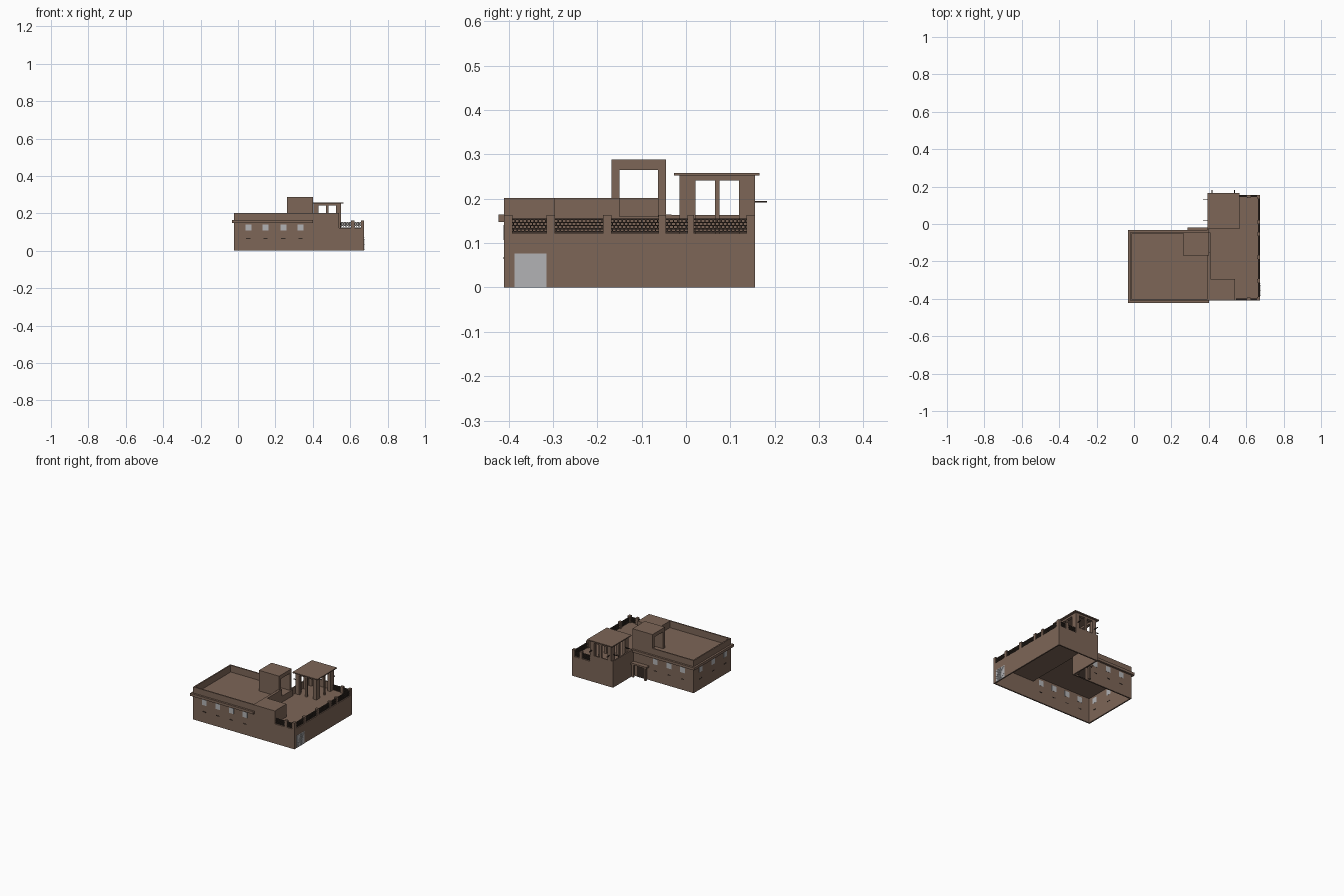
import bpy, bmesh
from mathutils import Matrix, Vector

old = bpy.data.objects.get("Cube")
if old:
    bpy.data.objects.remove(old)


def material(name, rgb):
    m = bpy.data.materials.new(name)
    m.use_nodes = True
    m.diffuse_color = (*rgb, 1)
    m.node_tree.nodes["Principled BSDF"].inputs["Base Color"].default_value = (*rgb, 1)
    return m


ADOBE = material("adobe brown", (0.205, 0.132, 0.096))
DARK = material("dark wood", (0.035, 0.024, 0.018))
GREY = material("light grey", (0.45, 0.45, 0.46))


def boxes(name, mat, items):
    """One object from boxes given as (x0, x1, y0, y1, z0, z1)."""
    bm = bmesh.new()
    for b in items:
        lo, hi = Vector(b[0::2]), Vector(b[1::2])
        bmesh.ops.create_cube(bm, size=1, matrix=Matrix.Translation((lo + hi) / 2)
                              @ Matrix.Diagonal((*(hi - lo), 1)))
    me = bpy.data.meshes.new(name)
    bm.to_mesh(me)
    bm.free()
    me.materials.append(mat)
    ob = bpy.data.objects.new(name, me)
    bpy.context.collection.objects.link(ob)
    return ob


# Main levels and plan lines
W, M, E = -0.021, 0.4, 0.674       # west wall, wing line, east wall
S, B, N = -0.41, -0.045, 0.156     # south wall, main back wall, wing back wall
T = 0.008                          # wall thickness
FLOOR, ROOF, LOW, TOP = 0.122, 0.16, 0.163, 0.202

# Outer walls, open underneath
boxes("main_walls", ADOBE, [
    (W, M, S, S + T, 0, TOP), (W, W + T, S, B, 0, TOP), (W, M, B - T, B, 0, TOP)])
boxes("wing_walls", ADOBE, [
    (M, E, S, S + T, 0, FLOOR), (E - T, E, S, N, 0, FLOOR),
    (M, E, N - T, N, 0, FLOOR), (M - T, M, B, N, 0, LOW)])
boxes("main_roof", ADOBE, [(W, M, S, B, ROOF - 0.006, ROOF)])
boxes("terrace_floor", ADOBE, [(M - T, E, S, N, FLOOR - 0.006, FLOOR)])
# Wall between roof and terrace, with a gap at the doorway
boxes("roof_terrace_wall", ADOBE, [
    (M - T, M + T, S, -0.15, FLOOR, TOP), (M - T, M + T, -0.15, B, FLOOR, ROOF)])
boxes("terrace_back_parapet", ADOBE, [(M - T, 0.55, N - T, N, FLOOR, LOW)])
boxes("stair_cover", ADOBE, [(M, 0.54, S, -0.295, FLOOR, TOP)])

# Projecting band around the main block
D = 0.012
boxes("cornice_band", ADOBE, [
    (W - D, M, S - D, S, 0.148, 0.164), (W - D, M, B, B + D, 0.148, 0.164),
    (W - D, W, S - D, B + D, 0.148, 0.164)])

# Roof tower, open through its east and west sides
boxes("roof_tower", ADOBE, [
    (0.262, M, -0.168, -0.15, ROOF, 0.288), (0.262, M, -0.063, B, ROOF, 0.288),
    (0.262, M, -0.168, B, 0.265, 0.288)])

# Terrace posts and lattice screens
east_screens = [(-0.391, -0.314), (-0.295, -0.187), (-0.168, -0.062),
                (-0.045, 0.003), (0.018, 0.136)]
side_screens = [(0.545, 0.605), (0.622, 0.658)]
edges = [S] + [v for s in east_screens for v in s] + [N]
posts = [(E - 0.016, E, a, b, FLOOR, LOW) for a, b in zip(edges[0::2], edges[1::2])]
for y in (S, N - 0.016):
    posts.append((0.605, 0.622, y, y + 0.016, FLOOR, LOW))
boxes("terrace_posts", ADOBE, posts)


def lattice(a, b, place):
    """Rails and staggered short bars between a and b."""
    z0, z1, rows = FLOOR + 0.002, 0.155, 4
    step = (z1 - z0 - 0.003) / rows
    out = [place(a, b, z0 + i * step, z0 + i * step + 0.003) for i in range(rows + 1)]
    n = max(2, round((b - a) / 0.009))
    for i in range(rows):
        for k in range(n):
            p = a + (k + 0.25 + 0.5 * (i % 2)) * (b - a) / n
            out.append(place(p - 0.0015, p + 0.0015, z0 + i * step, z0 + (i + 1) * step))
    return out


screens = []
for a, b in east_screens:
    screens += lattice(a, b, lambda p, q, u, v: (E - 0.011, E - 0.004, p, q, u, v))
for y in (S + 0.004, N - 0.011):
    for a, b in side_screens:
        screens += lattice(a, b, lambda p, q, u, v: (p, q, y, y + 0.007, u, v))
boxes("lattice_screens", DARK, screens)

# Pergola: slab, ring beam, corner and middle columns
PX, PY, C = (0.405, 0.55), (-0.015, N), 0.018
boxes("pergola_roof", ADOBE, [(0.392, 0.563, -0.027, 0.166, 0.252, 0.258)])
boxes("pergola_beams", ADOBE,
      [(x, x + C, *PY, 0.241, 0.252) for x in (PX[0], PX[1] - C)]
      + [(*PX, y, y + C, 0.241, 0.252) for y in (PY[0], PY[1] - C)])
columns = []
for x, sx in ((PX[0], 1), (PX[1], -1)):
    for y, sy in ((PY[0], 1), (PY[1], -1)):
        for w, d in ((C, 2 * C), (C + 0.008, C)):
            xs, ys = sorted((x, x + sx * w)), sorted((y, y + sy * d))
            columns.append((*xs, *ys, FLOOR, 0.241))
for x in (PX[0], PX[1] - 0.01):
    columns.append((x, x + 0.01, 0.065, 0.075, FLOOR, 0.241))
for y in (PY[0], PY[1] - 0.01):
    columns.append((0.47, 0.484, y, y + 0.01, FLOOR, 0.241))
boxes("pergola_columns", ADOBE, columns)

# Thin spouts sticking out of the pergola columns
boxes("pergola_spouts", DARK,
      [(x, x + 0.004, N, 0.182, 0.191, 0.195) for x in (0.415, 0.535)]
      + [(0.37, PX[0], y, y + 0.004, 0.191, 0.195) for y in (0.015, 0.13)])

# Windows with small vents below, in three walls
panes, vents = [], []
columns_x = (0.055, 0.148, 0.242, 0.335)
for wall_y, xs in ((S, columns_x), (B - T, columns_x[:3])):
    for x in xs:
        y0, y1 = wall_y - 0.0009, wall_y + T + 0.0009
        panes.append((x - 0.016, x + 0.016, y0, y1, 0.107, 0.141))
        vents.append((x - 0.011, x + 0.011, y0, y1, 0.064, 0.069))
for y in (-0.115, -0.235, -0.355):
    x0, x1 = W - 0.0009, W + T + 0.0009
    panes.append((x0, x1, y - 0.016, y + 0.016, 0.107, 0.141))
    vents.append((x0, x1, y - 0.011, y + 0.011, 0.064, 0.069))
boxes("window_panes", GREY, panes)
boxes("wall_vents", DARK, vents)

# Side gate with a pattern of small studs
boxes("side_gate", GREY, [(E - T - 0.0008, E + 0.0008, -0.387, -0.314, 0, 0.076)])
boxes("gate_studs", GREY, [
    (E, E + 0.002, -0.385 + i * 0.009, -0.380 + i * 0.009,
     0.004 + k * 0.009, 0.009 + k * 0.009) for i in range(8) for k in range(8)])

# Back doorway with canopy and posts
boxes("back_door", DARK, [(0.315, 0.365, B, B + 0.002, 0, 0.07)])
boxes("back_canopy", ADOBE, [(0.285, M - T, B, -0.018, 0.078, 0.088)])
boxes("back_canopy_posts", ADOBE, [
    (x, x + 0.012, -0.034, -0.022, 0, 0.078) for x in (0.292, 0.376)])
